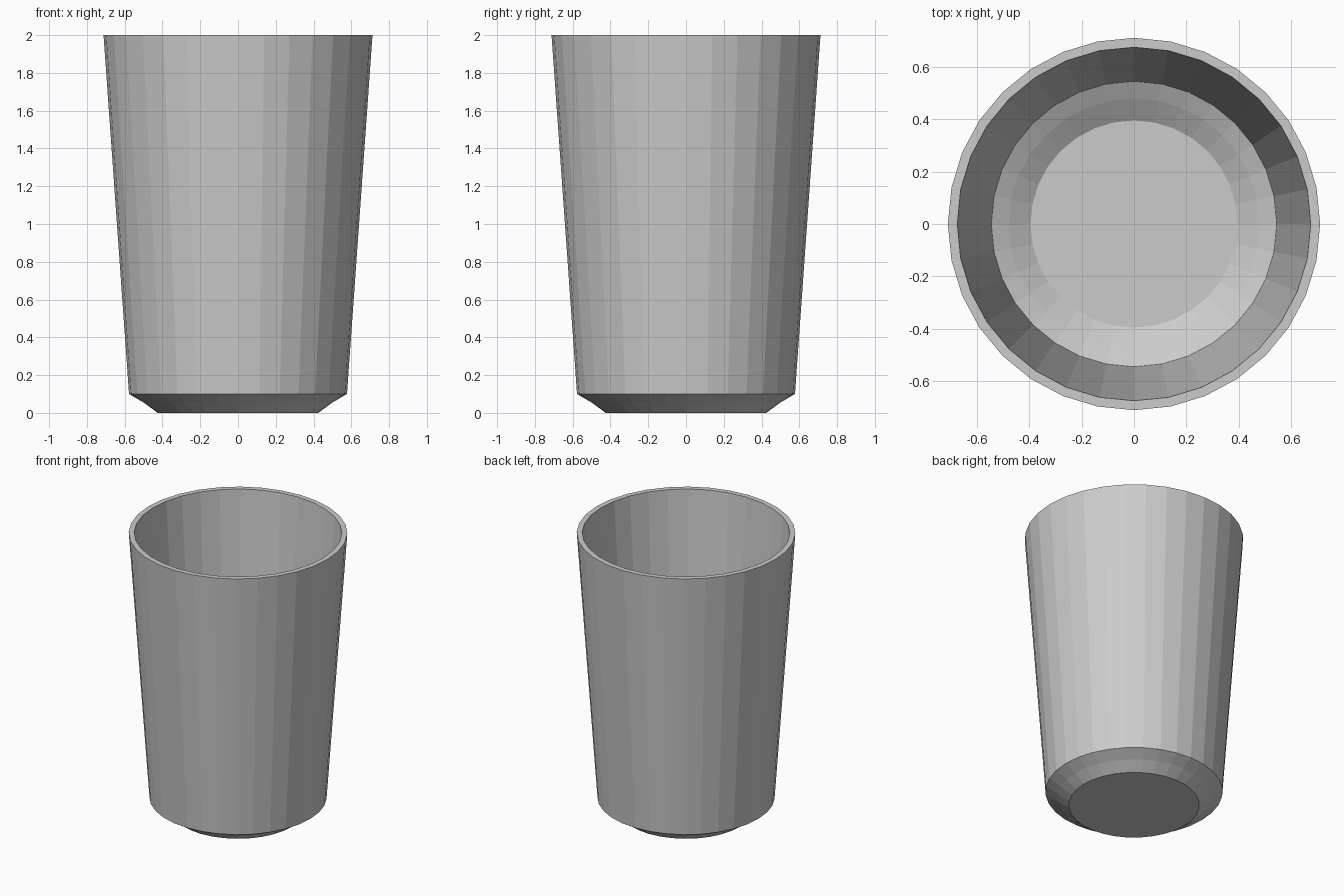
import bpy, bmesh
from math import cos, sin, tau

if "Cube" in bpy.data.objects:
    bpy.data.objects.remove(bpy.data.objects["Cube"])

SIDES = 32

# Cross-section (radius, height): outer base, stepped chamfer, wall, rim, inner wall, inner floor
profile = [(0.425, 0.0), (0.50, 0.055), (0.577, 0.10), (0.712, 2.0),
           (0.676, 2.0), (0.546, 0.125), (0.48, 0.09), (0.396, 0.036)]

bm = bmesh.new()
rings = [[bm.verts.new((r * cos(tau * i / SIDES), r * sin(tau * i / SIDES), z))
          for i in range(SIDES)] for r, z in profile]

# Walls between neighbouring rings
for low, high in zip(rings, rings[1:]):
    for i in range(SIDES):
        j = (i + 1) % SIDES
        bm.faces.new((low[i], low[j], high[j], high[i]))

# Underside and inner floor
bm.faces.new(rings[0][::-1])
bm.faces.new(rings[-1])
bmesh.ops.recalc_face_normals(bm, faces=bm.faces)

mesh = bpy.data.meshes.new("cup")
bm.to_mesh(mesh)
bm.free()
cup = bpy.data.objects.new("cup", mesh)
bpy.context.collection.objects.link(cup)
